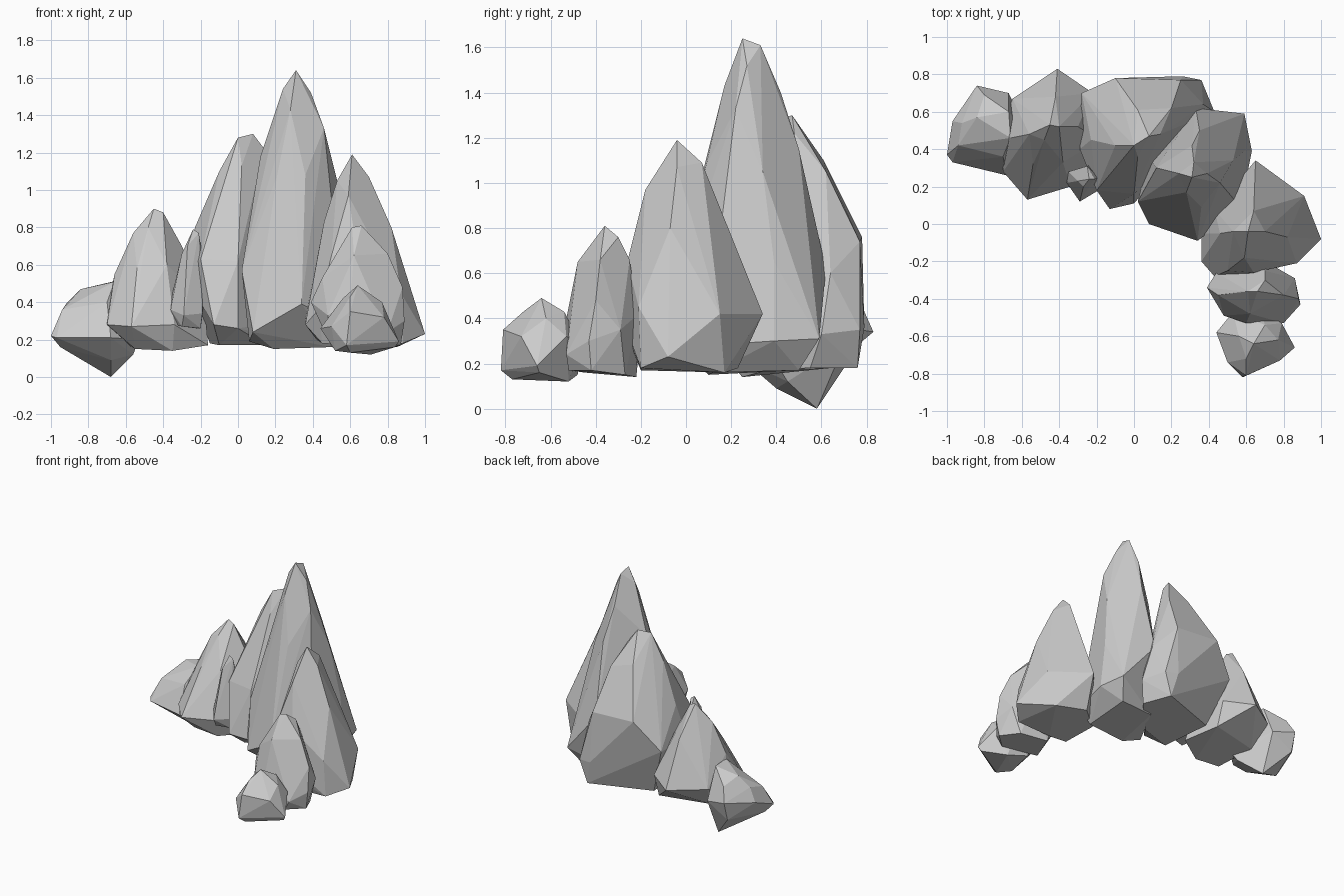
import bpy, bmesh, math


def rock(name, **rings):
    """Faceted rock: convex hull around a few rings of corner points."""
    bm = bmesh.new()
    for ring in rings.values():
        for p in ring:
            bm.verts.new(p)
    bmesh.ops.convex_hull(bm, input=bm.verts[:])
    loose = [v for v in bm.verts if not v.link_faces]
    bmesh.ops.delete(bm, geom=loose, context='VERTS')
    bmesh.ops.dissolve_limit(bm, angle_limit=math.radians(5),
                             verts=bm.verts[:], edges=bm.edges[:])
    bmesh.ops.recalc_face_normals(bm, faces=bm.faces[:])
    mesh = bpy.data.meshes.new(name)
    bm.to_mesh(mesh)
    bm.free()
    obj = bpy.data.objects.new(name, mesh)
    bpy.context.collection.objects.link(obj)
    return obj


# main spire
rock("main_spire",
     base=[(.19, .10, .15), (.50, .12, .16), (.06, .14, .19), (.52, .50, .17), (.25, .48, .17)],
     waist=[(.08, 0, .24), (.34, -.09, .39), (.57, .09, .28), (.63, .39, .30), (.59, .59, .31),
            (.33, .62, .62), (.02, .12, .57), (.08, .36, .50), (.59, .39, .65)],
     shoulder=[(.12, .30, 1.18), (.21, .12, 1.08), (.36, .09, 1.08), (.46, .22, 1.33),
               (.53, .34, 1.05), (.35, .50, 1.15)],
     crown=[(.24, .27, 1.54), (.28, .17, 1.43), (.39, .27, 1.52), (.31, .42, 1.40),
            (.31, .25, 1.64), (.32, .33, 1.61)])

# second tall spire, behind
rock("back_spire",
     base=[(-.10, .22, .17), (.15, .30, .17), (-.15, .60, .18), (.30, .76, .18), (.38, .55, .18)],
     waist=[(-.13, .08, .28), (0, .11, .26), (-.20, .18, .63), (0, .16, .62), (-.29, .40, .55),
            (-.28, .70, .55), (-.10, .78, .76), (.26, .79, .36), (.36, .77, .35), (.43, .60, .33)],
     shoulder=[(-.23, .45, .80), (-.10, .42, 1.10), (.02, .61, 1.10), (.20, .62, 1.05),
               (.25, .77, .74), (.37, .64, .60)],
     crown=[(0, .42, 1.28), (.08, .47, 1.30), (.14, .48, 1.22), (.02, .36, 1.13)])

# right spire
rock("right_spire",
     base=[(.45, -.20, .18), (.60, -.20, .17), (.85, .17, .16), (.62, .23, .18), (.88, -.20, .18),
           (.42, .05, .20)],
     waist=[(.36, -.20, .28), (.36, -.05, .30), (.43, -.28, .36), (.61, -.28, .40), (.87, -.21, .45),
            (1, -.08, .23), (.93, -.09, .46), (.91, .15, .42), (.65, .34, .42), (.43, .08, .45)],
     shoulder=[(.46, -.05, .83), (.50, -.25, .65), (.64, -.26, .65), (.82, -.07, .80), (.66, .18, .78)],
     crown=[(.53, -.04, 1.05), (.61, -.04, 1.19), (.70, -.04, 1.07), (.64, .07, 1.09), (.59, -.18, .97)])

# right front rock
rock("front_rock",
     base=[(.50, -.45, .16), (.60, -.22, .14), (.80, -.27, .15), (.87, -.42, .17), (.76, -.52, .17)],
     waist=[(.39, -.34, .40), (.48, -.49, .33), (.60, -.53, .40), (.80, -.53, .24), (.89, -.43, .30),
            (.88, -.40, .48), (.86, -.29, .35), (.72, -.21, .42), (.44, -.26, .42), (.56, -.20, .35)],
     shoulder=[(.45, -.38, .53), (.62, -.48, .65), (.80, -.38, .66), (.70, -.25, .66)],
     crown=[(.58, -.36, .75), (.61, -.36, .80), (.66, -.36, .81), (.70, -.30, .76)])

# small front boulder
rock("front_boulder",
     base=[(.52, -.70, .14), (.60, -.77, .13), (.71, -.52, .12), (.56, -.48, .15), (.84, -.65, .16)],
     waist=[(.44, -.58, .26), (.50, -.74, .27), (.58, -.82, .17), (.60, -.81, .35), (.78, -.73, .32),
            (.86, -.66, .19), (.79, -.53, .32), (.53, -.47, .30), (.68, -.46, .28)],
     crown=[(.60, -.72, .43), (.64, -.64, .49), (.77, -.62, .40), (.70, -.54, .43), (.56, -.60, .42)])

# left rock
rock("left_rock",
     base=[(-.55, .26, .15), (-.35, .25, .14), (-.16, .36, .17), (-.22, .64, .18), (-.60, .55, .18)],
     waist=[(-.70, .28, .28), (-.57, .13, .27), (-.49, .16, .26), (-.34, .20, .28), (-.71, .52, .30),
            (-.65, .67, .35), (-.41, .83, .34), (-.22, .70, .36), (-.18, .45, .40)],
     shoulder=[(-.66, .46, .55), (-.56, .48, .77), (-.54, .32, .58), (-.38, .33, .60), (-.30, .52, .70),
               (-.42, .68, .68)],
     crown=[(-.45, .53, .90), (-.40, .52, .88), (-.48, .45, .80)])

# thin spike in front of the left rock
rock("thin_spike",
     base=[(-.30, .16, .27), (-.20, .20, .26), (-.22, .32, .26), (-.34, .28, .28)],
     waist=[(-.36, .22, .36), (-.29, .12, .33), (-.19, .18, .34), (-.18, .27, .40), (-.35, .28, .45)],
     crown=[(-.30, .23, .66), (-.27, .20, .70), (-.24, .24, .79), (-.21, .24, .77), (-.19, .25, .65),
            (-.25, .31, .70)])

# far left boulder
rock("left_boulder",
     base=[(-.68, .58, 0), (-.68, .40, .09), (-.95, .40, .16), (-.84, .70, .18), (-.56, .45, .12)],
     waist=[(-1, .37, .22), (-.97, .33, .21), (-.68, .26, .21), (-.53, .40, .20), (-.97, .55, .29),
            (-.84, .74, .32), (-.67, .70, .28), (-.94, .42, .36)],
     crown=[(-.84, .57, .47), (-.78, .44, .44), (-.66, .46, .51), (-.67, .60, .51), (-.70, .36, .40),
            (-.92, .54, .39), (-.80, .69, .42)])
